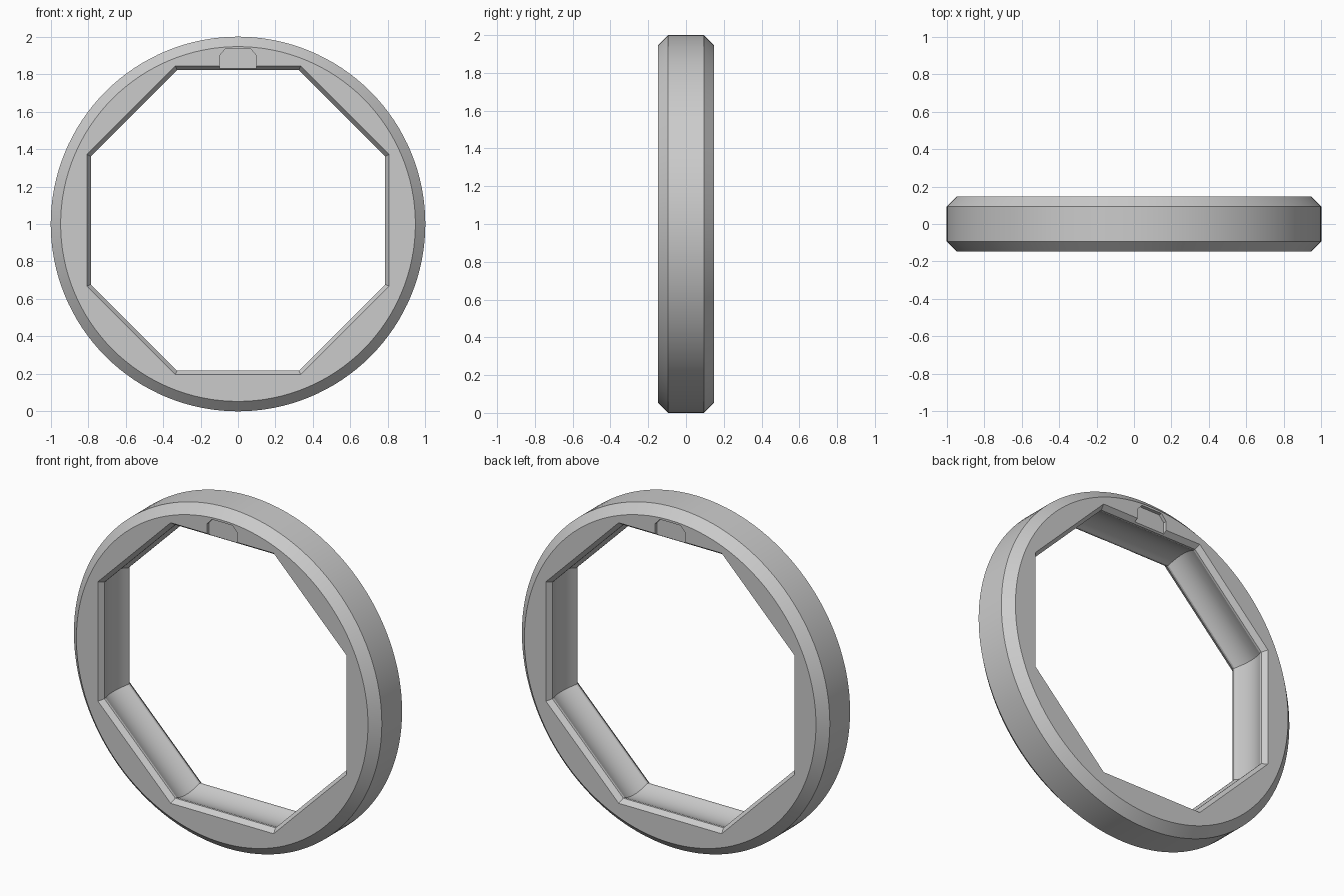
import bpy, bmesh, math

cube = bpy.data.objects.get("Cube")
if cube:
    bpy.data.objects.remove(cube, do_unlink=True)

HALF = 0.147          # half thickness of the ring
APOTHEM = 0.807       # opening size at the faces
STRETCH = 0.033       # upper half of the opening sits slightly higher

grey = bpy.data.materials.new("light_grey")
grey.use_nodes = True
colour = (0.6, 0.6, 0.6, 1)
grey.diffuse_color = colour
grey.node_tree.nodes["Principled BSDF"].inputs["Base Color"].default_value = colour


def loft(name, loops):
    """Skin a stack of equal point loops and cap both ends."""
    bm = bmesh.new()
    rows = [[bm.verts.new(p) for p in loop] for loop in loops]
    n = len(rows[0])
    for a, b in zip(rows, rows[1:]):
        for i in range(n):
            j = (i + 1) % n
            bm.faces.new((a[i], a[j], b[j], b[i]))
    bm.faces.new(rows[0])
    bm.faces.new(rows[-1])
    bmesh.ops.recalc_face_normals(bm, faces=bm.faces)
    mesh = bpy.data.meshes.new(name)
    bm.to_mesh(mesh)
    bm.free()
    mesh.materials.append(grey)
    obj = bpy.data.objects.new(name, mesh)
    bpy.context.collection.objects.link(obj)
    return obj


def circle(radius, y, n=128):
    return [(radius * math.cos(math.tau * i / n), y,
             1 + radius * math.sin(math.tau * i / n)) for i in range(n)]


def octagon(offset, y):
    r = (APOTHEM + offset) / math.cos(math.pi / 8)
    points = []
    for i in range(8):
        a = math.pi / 8 + i * math.pi / 4
        lift = STRETCH if i < 4 else 0
        points.append((r * math.cos(a), y, 1.003 + lift + r * math.sin(a)))
    return points


def cut(target, cutter):
    cutter.hide_render = True
    mod = target.modifiers.new("cut", "BOOLEAN")
    mod.operation = "DIFFERENCE"
    mod.solver = "EXACT"
    mod.object = cutter
    bpy.context.view_layer.objects.active = target
    bpy.ops.object.modifier_apply(modifier=mod.name)
    bpy.data.objects.remove(cutter, do_unlink=True)


# Round body with bevelled rims
ring = loft("octagonal_ring", [
    circle(0.947, -HALF), circle(1, -0.094), circle(1, 0.094), circle(0.947, HALF)])

# Octagonal opening: chamfered lips with a shallow rounded channel between
LIP, GROOVE = 0.117, 0.105
profile = [(-0.2, 0.0), (-HALF, 0.0), (-LIP, -0.021)]
for i in range(13):
    t = -1 + i / 6
    profile.append((GROOVE * t, -0.021 + 0.027 * (1 - t * t)))
profile += [(LIP, -0.021), (HALF, 0.0), (0.2, 0.0)]
cut(ring, loft("opening_cutter", [octagon(d, y) for y, d in profile]))

# Shallow clipped-corner pocket at the top of both faces
pocket = [(-0.1, 1.75), (-0.1, 1.897), (-0.068, 1.934),
          (0.068, 1.934), (0.1, 1.897), (0.1, 1.75)]
for side in (-1, 1):
    cut(ring, loft("pocket_cutter", [
        [(x, side * y, z) for x, z in pocket] for y in (HALF - 0.02, 0.2)]))

# Smooth curved surfaces, keep creases sharp
bpy.ops.object.select_all(action="DESELECT")
ring.select_set(True)
bpy.context.view_layer.objects.active = ring
bpy.ops.object.shade_smooth_by_angle(angle=math.radians(25))
